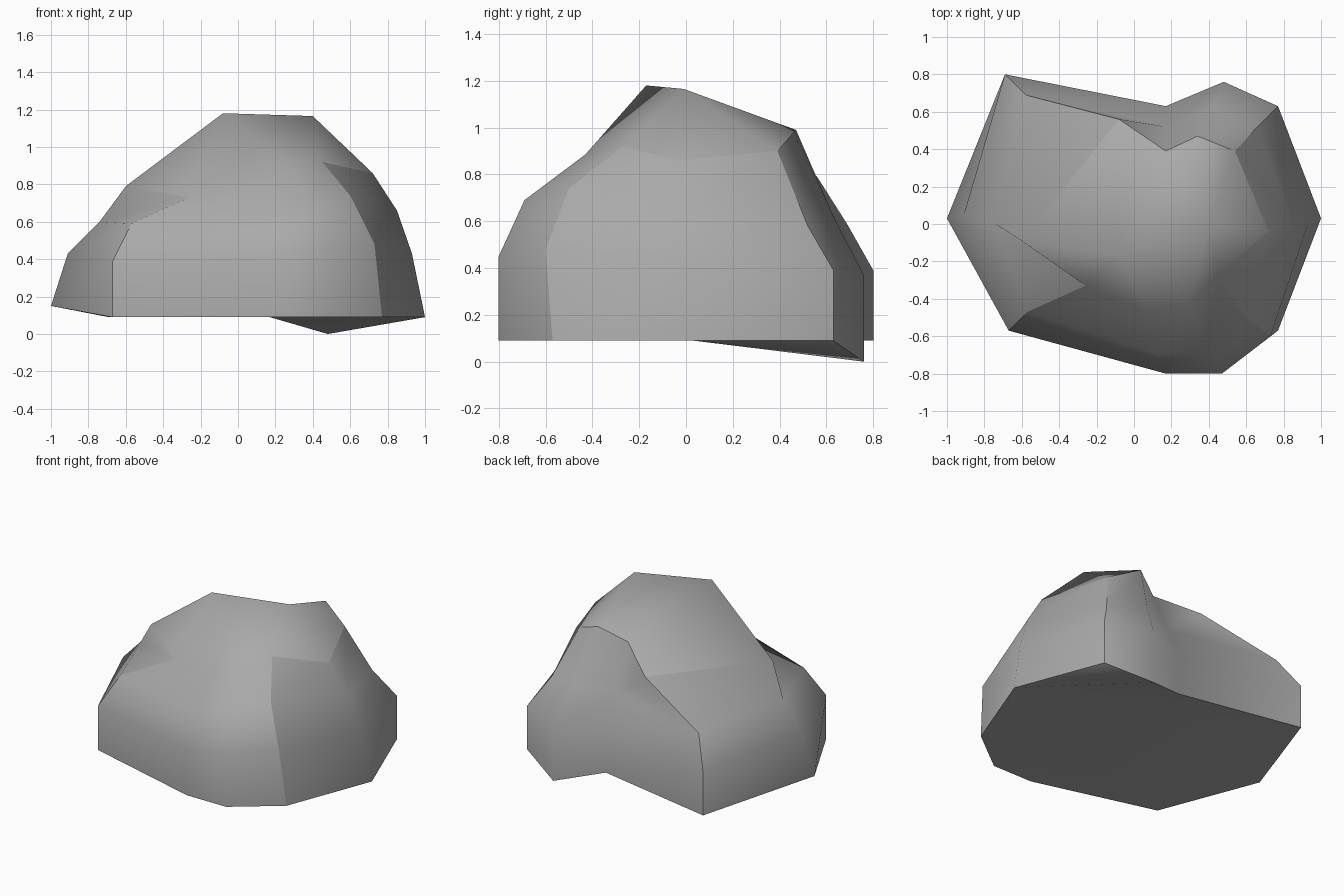
import bpy
import bmesh

# Remove the default cube only
default_cube = bpy.data.objects.get("Cube")
if default_cube:
    bpy.data.objects.remove(default_cube, do_unlink=True)

GROUND = 0.09


def make_material(name, value):
    material = bpy.data.materials.new(name)
    material.use_nodes = True
    colour = (value, value, value, 1)
    material.diffuse_color = colour
    material.node_tree.nodes["Principled BSDF"].inputs["Base Color"].default_value = colour
    return material


def upright(x, y, wall, shoulder, crown, foot=GROUND):
    """Column profile whose lowest stretch rises straight from the foot."""
    return [(x, y, foot), (x, y, wall), shoulder, crown]


def leaning(foot, wall, shoulder, crown):
    """Column profile that leans inwards from the foot."""
    return [foot, wall, shoulder, crown]


# Ridges of the rock, running counter-clockwise from its -x corner
profiles = {
    "west": leaning((-1, .03, .15), (-.91, .05, .43), (-.74, 0, .6), (-.6, -.09, .79)),
    "south_west": upright(-.67, -.57, .39, (-.57, -.47, .59), (-.26, -.33, .73)),
    "south": upright(.17, -.8, .41, (.14, -.7, .62), (.07, -.46, .77)),
    "south_mid": upright(.47, -.8, .45, (.42, -.69, .69), (.29, -.43, .885)),
    "south_east": leaning((.77, -.57, GROUND), (.73, -.6, .48), (.6, -.5, .74), (.45, -.27, .92)),
    "east": leaning((1, .03, GROUND), (.93, 0, .43), (.85, -.02, .66), (.72, -.04, .86)),
    "north_east": upright(.77, .63, .39, (.66, .52, .58), (.54, .39, .9)),
    "north_spur": upright(.48, .76, .37, (.42, .63, .62), (.34, .47, .99), foot=0),
    "north": upright(.17, .63, .37, (.17, .52, .6), (.17, .39, .9)),
    "north_west": upright(-.69, .8, .39, (-.58, .69, .585), (-.08, .56, .79)),
}

bm = bmesh.new()
columns = {name: [bm.verts.new(p) for p in points] for name, points in profiles.items()}
names = list(columns)
peak = bm.verts.new((-.08, -.17, 1.18))
shelf = bm.verts.new((.4, -.01, 1.165))

# Side walls between neighbouring ridges
for here, after in zip(names, names[1:] + names[:1]):
    left, right = columns[here], columns[after]
    for low in range(len(left) - 1):
        bm.faces.new((left[low], right[low], right[low + 1], left[low + 1]))

crown = {name: column[-1] for name, column in columns.items()}
foot = {name: column[0] for name, column in columns.items()}


def fan(apex, rim):
    """Triangles from an apex to each pair of neighbours along the rim."""
    for a, b in zip(rim, rim[1:]):
        bm.faces.new((crown[a], crown[b], apex))


# Top slopes, around the peak and the lower shelf
fan(peak, ["north", "north_west", "west", "south_west", "south", "south_mid"])
fan(shelf, ["south_mid", "south_east", "east", "north_east", "north_spur", "north"])
bm.faces.new((crown["south_mid"], shelf, peak))
bm.faces.new((crown["north"], peak, shelf))

# Underside, tilted up at the -x corner and down at the spur
for corners in (
    ("north_west", "south_west", "west"),
    ("north", "east", "south_east", "south_mid", "south", "south_west", "north_west"),
    ("north_spur", "east", "north"),
    ("north_spur", "north_east", "east"),
):
    bm.faces.new([foot[name] for name in corners])

bmesh.ops.recalc_face_normals(bm, faces=bm.faces)
for face in bm.faces:
    face.smooth = True


def crease(a, b):
    edge = bm.edges.get((a, b))
    if edge:
        edge.smooth = False


# Creases: four corner ridges, the bottom outline and most of the crown rim
for name in ("south_west", "south_east", "north_east", "north_west"):
    column = columns[name]
    for low, high in zip(column, column[1:]):
        crease(low, high)
soft_rim = {"south_west", "south", "south_mid"}
for here, after in zip(names, names[1:] + names[:1]):
    crease(foot[here], foot[after])
    if here not in soft_rim:
        crease(crown[here], crown[after])

mesh = bpy.data.meshes.new("rock")
bm.to_mesh(mesh)
bm.free()
mesh.materials.append(make_material("stone grey", .4))
rock = bpy.data.objects.new("rock", mesh)
bpy.context.scene.collection.objects.link(rock)
